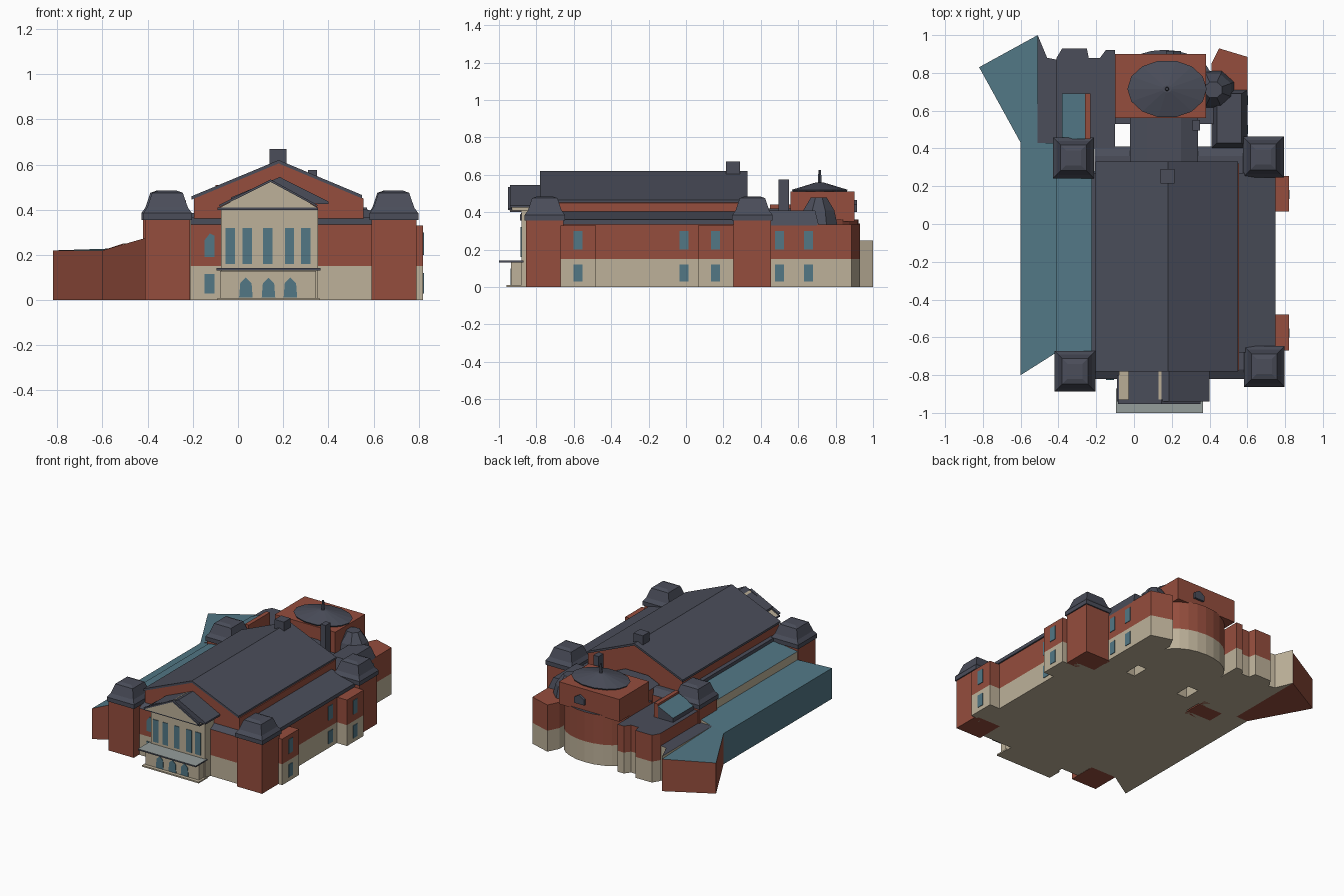
import bpy, bmesh, math

if "Cube" in bpy.data.objects:
    bpy.data.objects.remove(bpy.data.objects["Cube"])

def material(name, rgb):
    m = bpy.data.materials.new(name)
    m.diffuse_color = (*rgb, 1)
    m.use_nodes = True
    m.node_tree.nodes["Principled BSDF"].inputs["Base Color"].default_value = m.diffuse_color
    return m

MATS = {
    "red": material("red brick", (0.30, 0.075, 0.047)),
    "tan": material("tan stone", (0.51, 0.44, 0.32)),
    "slate": material("dark slate", (0.069, 0.075, 0.102)),
    "teal": material("teal glass", (0.084, 0.185, 0.235)),
    "grey": material("pale grey", (0.30, 0.34, 0.33)),
}
KEYS = list(MATS)

def finish(name, bm):
    bmesh.ops.recalc_face_normals(bm, faces=bm.faces)
    me = bpy.data.meshes.new(name)
    bm.to_mesh(me)
    bm.free()
    for k in KEYS:
        me.materials.append(MATS[k])
    ob = bpy.data.objects.new(name, me)
    bpy.context.collection.objects.link(ob)
    return ob

def loft(name, rings, sides, cap, edges={}):
    """Stack rings of 3D points; one colour per storey, optional per-edge colours."""
    bm = bmesh.new()
    vs = [[bm.verts.new(p) for p in r] for r in rings]
    n = len(rings[0])
    for s, (a, b) in enumerate(zip(vs, vs[1:])):
        for i in range(n):
            j = (i + 1) % n
            f = bm.faces.new((a[i], a[j], b[j], b[i]))
            f.material_index = KEYS.index(edges.get(i, sides[s]))
    bm.faces.new(vs[0]).material_index = KEYS.index(sides[0])
    bm.faces.new(vs[-1]).material_index = KEYS.index(cap)
    return finish(name, bm)

def at(pts, z):
    return [(x, y, z) for x, y in pts]

def rect(x0, x1, y0, y1):
    return [(x0, y0), (x1, y0), (x1, y1), (x0, y1)]

def oval(cx, cy, rx, ry, n, a0=0.0, sweep=math.tau):
    return [(cx + rx * math.cos(a0 + sweep * i / n), cy + ry * math.sin(a0 + sweep * i / n))
            for i in range(n)]

def box(name, x0, x1, y0, y1, z0, z1, mat, top=None):
    p = rect(x0, x1, y0, y1)
    return loft(name, [at(p, z0), at(p, z1)], [mat], top or mat)

def banded(name, pts, h, top):
    """Walls with a stone ground floor and brick above."""
    return loft(name, [at(pts, 0), at(pts, 0.15), at(pts, h)], ["tan", "red"], top)

def extrude_y(name, profile, y0, y1, mat, top=None):
    """Extrude an (x, z) profile along y; upward faces may get their own colour."""
    ob = loft(name, [[(x, y0, z) for x, z in profile], [(x, y1, z) for x, z in profile]], [mat], mat)
    if top:
        for f in ob.data.polygons:
            if f.normal.z > 0.3:
                f.material_index = KEYS.index(top)
    return ob

# Main hall: lower body, clerestory gable, roof and ridge chimney
body = rect(-0.21, 0.59, -0.82, 0.41)
loft("hall_body", [at(body, 0), at(body, 0.15), at(body, 0.335),
                   at(rect(-0.21, 0.59, -0.77, 0.36), 0.365)], ["tan", "red", "slate"], "slate")
extrude_y("hall_gable", [(-0.195, 0.33), (0.555, 0.33), (0.555, 0.45), (0.18, 0.605), (-0.195, 0.45)],
          -0.775, 0.32, "red")
extrude_y("hall_roof", [(-0.205, 0.445), (0.18, 0.605), (0.55, 0.45), (0.55, 0.465), (0.18, 0.62), (-0.205, 0.46)],
          -0.78, 0.33, "slate")
box("ridge_chimney", 0.14, 0.215, 0.215, 0.29, 0.58, 0.67, "slate")
box("rear_chimney", 0.31, 0.35, 0.495, 0.55, 0.34, 0.575, "slate")

# Right aisle with lean-to roof and two annexes
banded("right_aisle", rect(0.55, 0.74, -0.70, 0.30), 0.335, "slate")
extrude_y("right_aisle_roof", [(0.55, 0.335), (0.75, 0.335), (0.75, 0.36), (0.55, 0.405)], -0.68, 0.27, "slate")
for i, y in enumerate((-0.67, 0.065)):
    banded(f"annex_{i}", rect(0.70, 0.82, y, y + 0.19), 0.33, "red")

# Four corner towers with tapered roofs
for i, (x, y) in enumerate([(-0.312, -0.78), (0.69, -0.755), (0.685, 0.355), (-0.32, 0.35)]):
    box(f"tower_{i}", x - 0.1, x + 0.1, y - 0.1, y + 0.1, 0, 0.36, "red")
    rings = [at(rect(x - r, x + r, y - r, y + r), z)
             for r, z in ((0.108, 0.355), (0.108, 0.385), (0.09, 0.41), (0.068, 0.475), (0.04, 0.485))]
    loft(f"tower_roof_{i}", rings, ["slate"] * 4, "slate")

# Left side: low glass wing, upper glass roof above a stone wall
wing = [(-0.6, -0.8), (-0.41, -0.68), (-0.41, 0.43), (-0.6, 0.43)]
loft("glass_wing", [at(wing, 0), [(x, y, 0.22 if x < -0.5 else 0.275) for x, y in wing]],
     ["tan"], "teal", {0: "red", 3: "teal"})
extrude_y("upper_glass_roof", [(-0.41, 0), (-0.2, 0), (-0.2, 0.365), (-0.41, 0.335)], -0.70, 0.28, "tan", "teal")
box("left_gutter", -0.225, -0.19, -0.69, 0.27, 0.34, 0.385, "slate")

# Angled rear wing on the left
angled = [(-0.6, 0.43), (-0.51, 0.43), (-0.51, 1.0), (-0.82, 0.83)]
zs = (0.22, 0.25, 0.23, 0.22)
loft("angled_wing", [at(angled, 0), [(x, y, z) for (x, y), z in zip(angled, zs)]], ["red"], "teal")
strip = [(-0.51, 0.43), (-0.41, 0.43), (-0.41, 0.87), (-0.46, 0.88), (-0.51, 1.0)]
loft("angled_wing_link", [at(strip, 0), at(strip, 0.25)], ["tan"], "slate")

# Rear left range with small lean-to skylight
banded("rear_left_range", [(-0.41, 0.40), (-0.1, 0.40), (-0.1, 0.92), (-0.15, 0.92), (-0.18, 0.88),
                           (-0.24, 0.88), (-0.25, 0.93), (-0.38, 0.93), (-0.41, 0.88)], 0.34, "slate")
extrude_y("skylight", [(-0.38, 0.33), (-0.25, 0.33), (-0.25, 0.43), (-0.38, 0.37)], 0.45, 0.69, "slate", "teal")
box("skylight_wall", -0.26, -0.23, 0.45, 0.69, 0.33, 0.44, "red")

# Links around the two small open courts
banded("centre_link", rect(-0.02, 0.34, 0.40, 0.56), 0.38, "slate")
extrude_y("centre_link_roof", [(-0.02, 0.38), (0.34, 0.38), (0.25, 0.42), (0.07, 0.42)], 0.33, 0.56, "slate")
right = rect(0.41, 0.6, 0.40, 0.71)
loft("rear_right_range", [at(right, 0), at(right, 0.15), at(right, 0.33),
                          at(rect(0.44, 0.57, 0.43, 0.69), 0.41)], ["tan", "red", "slate"], "slate")
banded("rear_right_corner", [(0.41, 0.7), (0.6, 0.7), (0.6, 0.885), (0.45, 0.93), (0.41, 0.85)], 0.335, "red")
loft("turret_roof", [at(oval(0.42, 0.71, r, 0.9 * r, 8, math.pi / 8), z)
                     for r, z in ((0.12, 0.33), (0.10, 0.41), (0.05, 0.48))], ["slate"] * 2, "slate")

# Bowed rear end with tall stage block and oval roof
bow = [(-0.1, 0.53), (0.42, 0.53)] + oval(0.16, 0.75, 0.26, 0.172, 12, 0, math.pi) + [(-0.1, 0.75)]
banded("rear_bow", bow, 0.36, "slate")
box("stage_block", -0.1, 0.38, 0.56, 0.9, 0.35, 0.51, "red")
loft("oval_roof", [at(oval(0.175, 0.715, 0.21 * s, 0.153 * s, 14), z)
                   for s, z in ((0.95, 0.505), (1, 0.52), (0.12, 0.56))], ["slate"] * 2, "slate")
loft("finial", [at(oval(0.175, 0.715, r, r, 6), z) for r, z in ((0.012, 0.55), (0.008, 0.625))], ["slate"], "slate")
extrude_y("stage_hood", [(0.17, 0.4), (0.25, 0.4), (0.25, 0.44), (0.21, 0.465), (0.17, 0.44)], 0.89, 0.915, "slate")

# Front portico: wall, base, balcony, pediment and roof
box("portico_wall", -0.075, 0.355, -0.88, -0.78, 0, 0.41, "tan")
box("portico_base", -0.08, 0.345, -0.935, -0.86, 0, 0.13, "tan")
box("portico_step", -0.09, 0.36, -0.96, -0.86, 0, 0.01, "tan")
box("balcony", -0.095, 0.365, -1.0, -0.87, 0.132, 0.142, "slate", "grey")
box("cornice", -0.09, 0.355, -0.94, -0.80, 0.40, 0.41, "slate")
extrude_y("pediment", [(-0.08, 0.41), (0.35, 0.41), (0.145, 0.53)], -0.945, -0.78, "tan")
extrude_y("portico_roof", [(-0.03, 0.44), (0.4, 0.425), (0.4, 0.437), (0.185, 0.545), (-0.03, 0.455)],
          -0.94, -0.77, "slate")
extrude_y("pediment_trim", [(-0.08, 0.412), (0.145, 0.523), (0.35, 0.412), (0.352, 0.421), (0.145, 0.534), (-0.085, 0.421)],
          -0.952, -0.93, "slate")

# Front windows
for i, x in enumerate((-0.035, 0.04, 0.132, 0.228, 0.30)):
    box(f"portico_window_{i}", x - 0.021, x + 0.021, -0.884, -0.878, 0.16, 0.32, "teal")
for i, x in enumerate((0.035, 0.135, 0.232)):
    extrude_y(f"portico_arch_{i}", [(x - 0.03, 0.012), (x + 0.03, 0.012), (x + 0.025, 0.075),
                                    (x, 0.10), (x - 0.025, 0.075)], -0.939, -0.933, "teal")
extrude_y("front_upper_window", [(-0.148, 0.19), (-0.105, 0.19), (-0.105, 0.285), (-0.125, 0.295), (-0.148, 0.265)],
          -0.825, -0.819, "teal")
box("front_lower_window", -0.148, -0.105, -0.825, -0.819, 0.03, 0.115, "teal")

# Right side windows, one pair per bay
for i, (x, y) in enumerate([(0.82, -0.577), (0.74, -0.01), (0.82, 0.157), (0.6, 0.50), (0.6, 0.655)]):
    for tag, z0, z1 in (("lower", 0.03, 0.12), ("upper", 0.20, 0.30)):
        box(f"side_window_{tag}_{i}", x - 0.003, x + 0.004, y - 0.024, y + 0.024, z0, z1, "teal")
